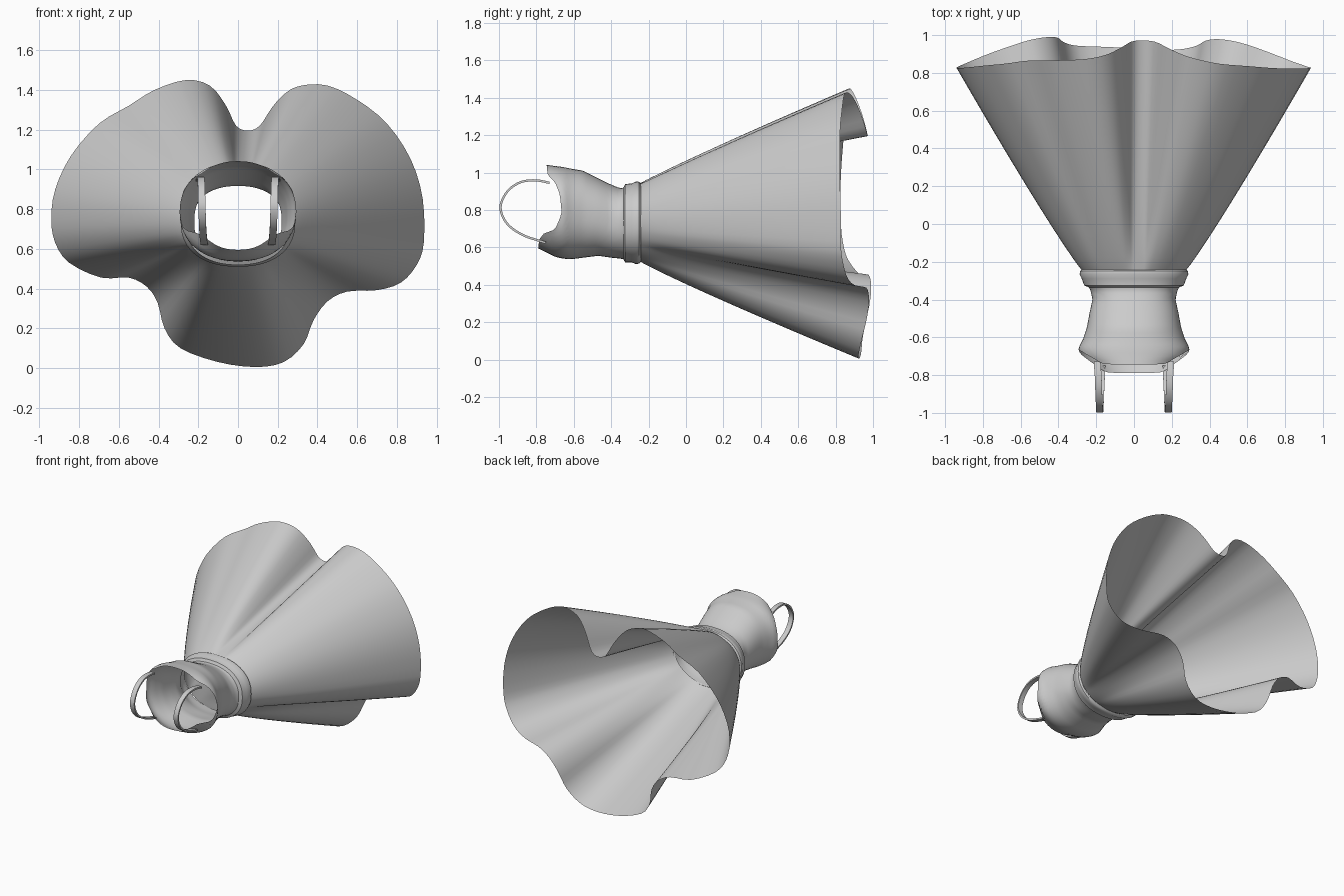
import bpy, bmesh, math
from mathutils import Vector

if "Cube" in bpy.data.objects:
    bpy.data.objects.remove(bpy.data.objects["Cube"])


def make_mesh(name, rows, closed=True):
    """Skin a grid of rows of points."""
    bm = bmesh.new()
    grid = [[bm.verts.new(p) for p in row] for row in rows]
    n = len(grid[0])
    for a, b in zip(grid, grid[1:]):
        for i in range(n if closed else n - 1):
            j = (i + 1) % n
            bm.faces.new((a[i], a[j], b[j], b[i]))
    bmesh.ops.recalc_face_normals(bm, faces=bm.faces)
    me = bpy.data.meshes.new(name)
    bm.to_mesh(me)
    bm.free()
    ob = bpy.data.objects.new(name, me)
    bpy.context.collection.objects.link(ob)
    bpy.ops.object.select_all(action='DESELECT')
    bpy.context.view_layer.objects.active = ob
    ob.select_set(True)
    bpy.ops.object.shade_smooth_by_angle(angle=math.radians(35))
    return ob


def interp(table, x):
    """Piecewise smooth lookup in rows of (key, values...)."""
    if x <= table[0][0]:
        return table[0][1:]
    for a, b in zip(table, table[1:]):
        if x <= b[0]:
            t = (x - a[0]) / (b[0] - a[0])
            return tuple(p + (q - p) * t for p, q in zip(a[1:], b[1:]))
    return table[-1][1:]


def catmull(pts, steps, closed):
    """Points on a Catmull-Rom curve."""
    n, out = len(pts), []
    for i in range(n if closed else n - 1):
        idx = [(i + k) % n if closed else min(max(i + k, 0), n - 1) for k in (-1, 0, 1, 2)]
        p0, p1, p2, p3 = (Vector(pts[k]) for k in idx)
        for s in range(steps):
            t = s / steps
            out.append(0.5 * (2 * p1 + (p2 - p0) * t + (2 * p0 - 5 * p1 + 4 * p2 - p3) * t * t
                              + (3 * p1 - p0 - 3 * p2 + p3) * t ** 3))
    if not closed:
        out.append(Vector(pts[-1]))
    return out


# Bodice sections: y, half width, lower z, upper z
SECTIONS = [(-0.80, 0.20, 0.60, 1.04), (-0.75, 0.23, 0.575, 1.042), (-0.70, 0.285, 0.55, 1.035),
            (-0.66, 0.295, 0.54, 1.03), (-0.61, 0.27, 0.537, 1.02), (-0.55, 0.25, 0.545, 1.01),
            (-0.47, 0.235, 0.555, 0.97), (-0.40, 0.22, 0.545, 0.935), (-0.35, 0.23, 0.54, 0.915),
            (-0.30, 0.265, 0.53, 0.93), (-0.24, 0.275, 0.525, 0.94)]


def section_point(y, ang, grow=0.0):
    w, lo, hi = interp(SECTIONS, y)
    c, s = math.cos(ang), math.sin(ang)
    mid, h = (lo + hi) / 2, (hi - lo) / 2
    e = 0.88
    return Vector(((w + grow) * math.copysign(abs(c) ** e, c), y,
                   mid + (h + grow) * math.copysign(abs(s) ** e, s)))


# Bodice with neckline and armhole edge
EDGE = [(-1.0, -0.79), (-0.75, -0.785), (-0.55, -0.76), (-0.35, -0.70), (0.0, -0.665),
        (0.35, -0.675), (0.6, -0.70), (0.75, -0.74), (1.0, -0.745)]
N = 64
angles = [2 * math.pi * i / N for i in range(N)]
rows = []
for k in range(25):
    t = k / 24
    row = []
    for a in angles:
        y0 = interp(EDGE, math.sin(a))[0]
        row.append(section_point(y0 + (-0.24 - y0) * t, a))
    rows.append(row)
make_mesh("bodice", rows)

# Waistband
band = [(-0.335, 0.0), (-0.325, 0.016), (-0.29, 0.01), (-0.265, 0.017), (-0.25, 0.012), (-0.24, 0.0)]
make_mesh("waistband", [[section_point(y, a, g) for a in angles] for y, g in band])

# Shoulder straps
loop = [(0.195, -0.73, 0.945), (0.19, -0.80, 0.958), (0.187, -0.88, 0.95), (0.184, -0.95, 0.905),
        (0.182, -0.99, 0.83), (0.18, -0.98, 0.765), (0.178, -0.94, 0.71), (0.175, -0.87, 0.665),
        (0.172, -0.80, 0.64), (0.17, -0.75, 0.625)]
path = catmull(loop, 4, False)
for side, label in ((1, "right"), (-1, "left")):
    srows = []
    for i, p in enumerate(path):
        d = (path[min(i + 1, len(path) - 1)] - path[max(i - 1, 0)]).normalized()
        nrm = Vector((0, -d.z, d.y)) * 0.006
        wid = Vector((0.018, 0, 0))
        ring = [p + wid + nrm, p - wid + nrm, p - wid - nrm, p + wid - nrm]
        srows.append([(q.x * side, q.y, q.z) for q in ring])
    make_mesh(label + "_strap", srows)

# Skirt hem outline seen from the front
HEM = [(0.05, 1.195), (0.11, 1.22), (0.17, 1.31), (0.24, 1.385), (0.32, 1.422), (0.45, 1.422),
       (0.60, 1.35), (0.75, 1.23), (0.87, 1.05), (0.93, 0.85), (0.935, 0.63), (0.90, 0.52),
       (0.82, 0.43), (0.70, 0.392), (0.55, 0.385), (0.45, 0.335), (0.38, 0.24), (0.33, 0.12),
       (0.23, 0.03), (0.09, 0.005), (-0.10, 0.03), (-0.29, 0.10), (-0.37, 0.20), (-0.405, 0.33),
       (-0.46, 0.41), (-0.55, 0.455), (-0.69, 0.455), (-0.85, 0.53), (-0.92, 0.63), (-0.94, 0.75),
       (-0.92, 0.90), (-0.84, 1.07), (-0.70, 1.23), (-0.55, 1.32), (-0.42, 1.40), (-0.26, 1.45),
       (-0.14, 1.42), (-0.06, 1.32), (-0.01, 1.22)]
hem = catmull(HEM, 3, True)
CZ, Y0, ROWS = 0.735, -0.25, 30

# Skirt: straight cloth length from waist to hem, folds deepening downward
rows = []
for k in range(ROWS + 1):
    t = k / ROWS
    row = []
    for p in hem:
        ang = math.atan2(p.y - CZ, p.x)
        c, s = math.cos(ang), math.sin(ang)
        r0 = 1 / math.hypot(c / 0.272, s / 0.208)
        r1 = math.hypot(p.x, p.y - CZ)
        length = 1.268 - 0.02 * s
        y1 = min(1.0, Y0 + math.sqrt(length ** 2 - (r1 - r0) ** 2))
        r = r0 + (r1 - r0) * t ** 0.93
        row.append((r * c, Y0 + (y1 - Y0) * t, CZ + r * s))
    rows.append(row)
make_mesh("skirt", rows)
